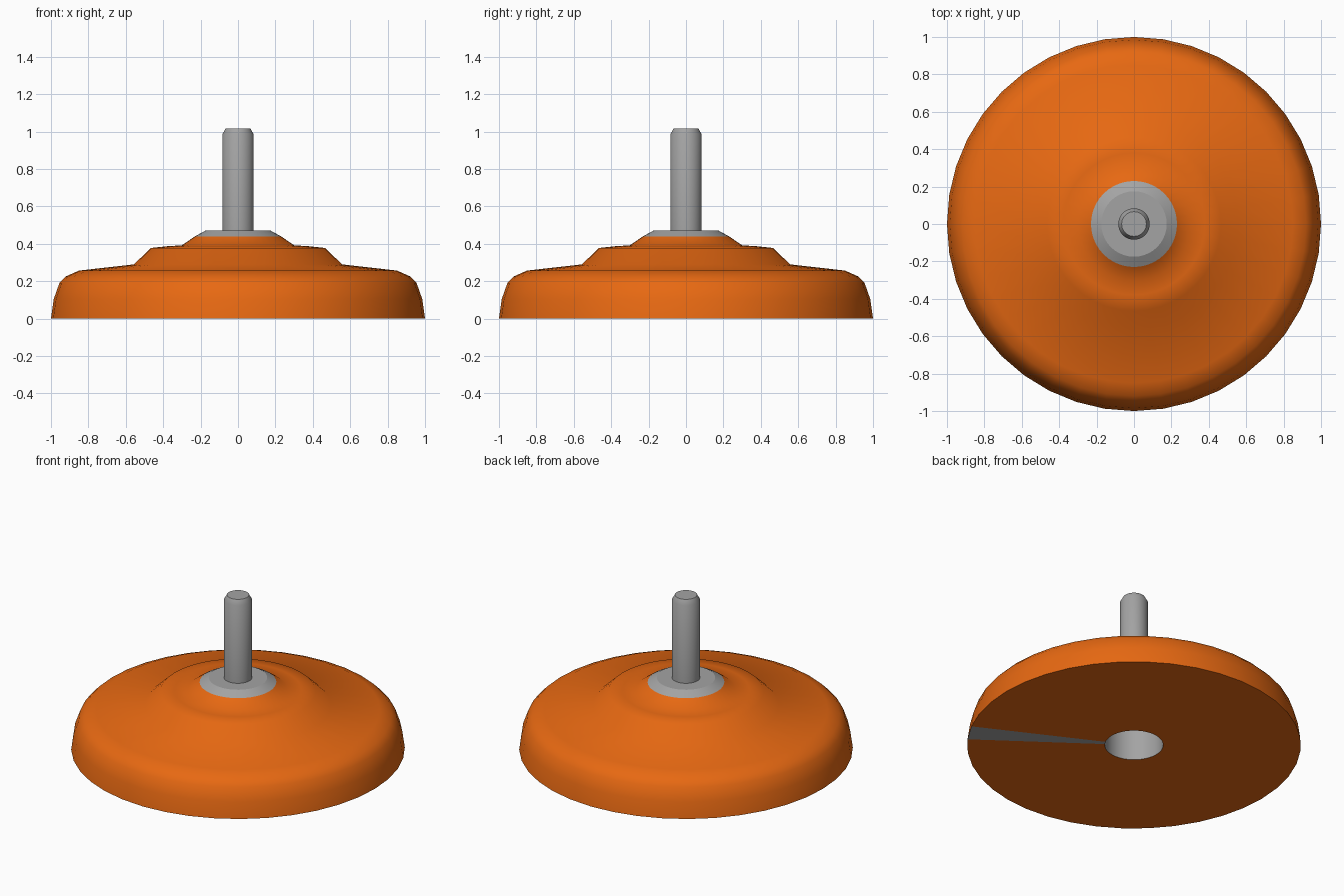
import bpy, bmesh, math

if "Cube" in bpy.data.objects:
    bpy.data.objects.remove(bpy.data.objects["Cube"])

SEG = 40


def mat(name, col):
    m = bpy.data.materials.new(name)
    m.diffuse_color = (*col, 1)
    m.use_nodes = True
    m.node_tree.nodes["Principled BSDF"].inputs["Base Color"].default_value = m.diffuse_color
    return m


orange = mat("orange", (0.80, 0.14, 0.006))
grey = mat("metal grey", (0.37, 0.37, 0.37))


def lathe(name, profile, mats, angle, seg=SEG):
    """Spin an (r, z) profile, listed bottom to top on the outside, round z; r = 0 closes a cap."""
    bm = bmesh.new()
    rings = []
    for r, z in profile:
        n = 1 if r == 0 else seg
        rings.append([bm.verts.new((r * math.cos(2 * math.pi * i / seg),
                                    r * math.sin(2 * math.pi * i / seg), z)) for i in range(n)])
    for a, b in zip(rings, rings[1:]):
        for i in range(seg):
            j = (i + 1) % seg
            vs = [a[i % len(a)], a[j % len(a)], b[j % len(b)], b[i % len(b)]]
            bm.faces.new(list(dict.fromkeys(vs)))
    me = bpy.data.meshes.new(name)
    bm.to_mesh(me)
    bm.free()
    for m in mats:
        me.materials.append(m)
    ob = bpy.data.objects.new(name, me)
    bpy.context.collection.objects.link(ob)
    bpy.ops.object.select_all(action='DESELECT')
    bpy.context.view_layer.objects.active = ob
    ob.select_set(True)
    bpy.ops.object.shade_smooth_by_angle(angle=math.radians(angle))
    return ob


# Stepped dome with its flat underside
body = lathe("rubber_pad", [
    (0.175, 0), (1, 0), (0.985, 0.105), (0.955, 0.19), (0.92, 0.226), (0.85, 0.257),
    (0.557, 0.29), (0.465, 0.378), (0.38, 0.387), (0.30, 0.392), (0.23, 0.44)],
    [orange, grey], 60)

# One grey sector on the underside
for f in body.data.polygons:
    a = math.degrees(math.atan2(f.center.y, f.center.x))
    if f.normal.z < -0.9 and -36 < a < -27:
        f.material_index = 1

# Bevelled collar, threaded-stud shaft and the open socket underneath
lathe("collar", [(0.23, 0.44), (0.175, 0.47), (0, 0.47)], [grey], 25)
lathe("shaft", [(0.084, 0.46), (0.084, 0.985), (0.066, 1.017), (0, 1.017)], [grey], 35)
lathe("socket", [(0, 0.45), (0.175, 0.45), (0.175, 0)], [grey], 35)
